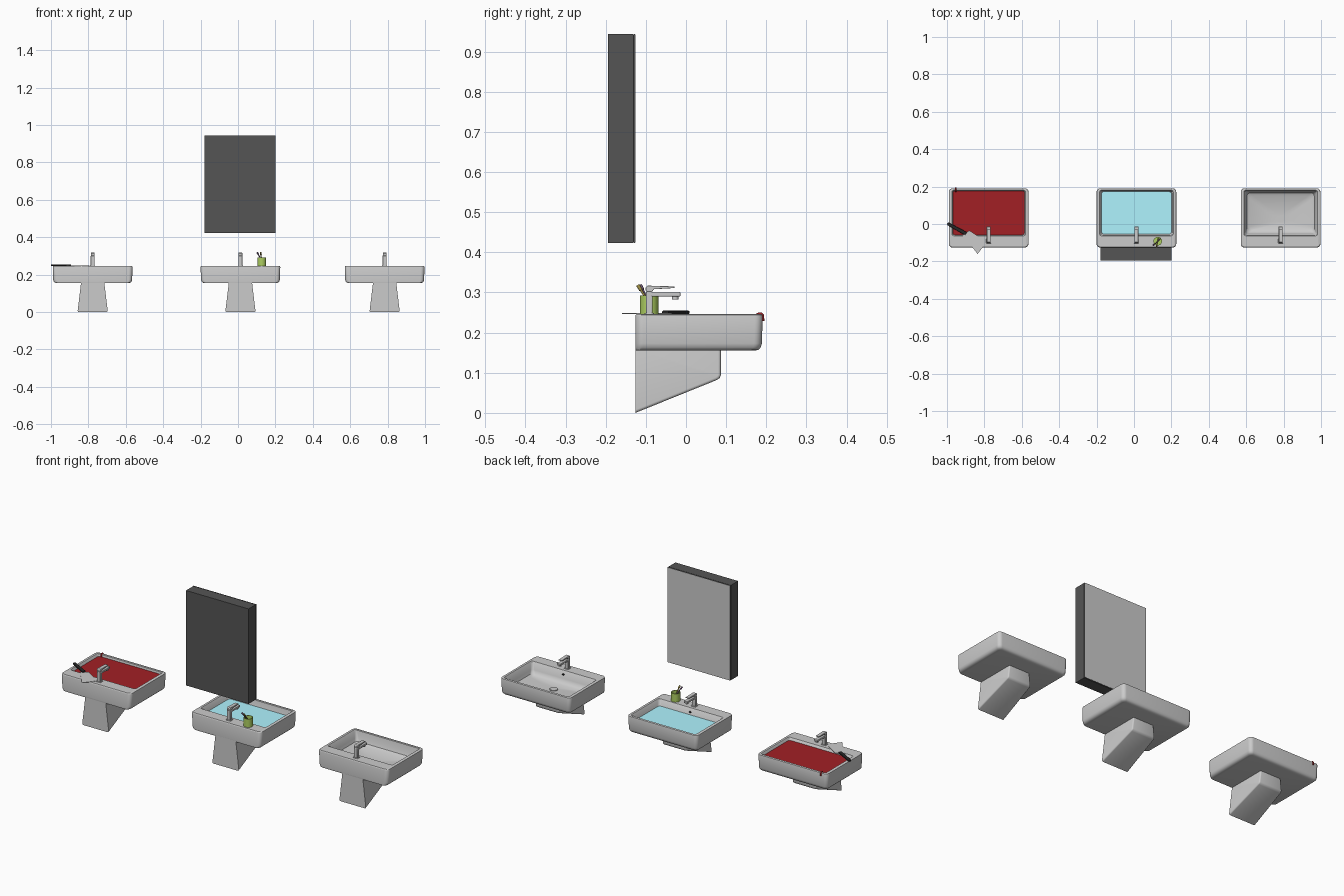
import bpy, bmesh, math
from mathutils import Vector, Matrix

cube = bpy.data.objects.get("Cube")
if cube:
    bpy.data.objects.remove(cube, do_unlink=True)


def material(name, *rgb):
    m = bpy.data.materials.new(name)
    m.use_nodes = True
    m.diffuse_color = (*rgb, 1)
    m.node_tree.nodes["Principled BSDF"].inputs["Base Color"].default_value = (*rgb, 1)
    return m


DARK = material("dark", 0.09, 0.09, 0.09)
BLACK = material("black", 0.02, 0.02, 0.02)
RED = material("red", 0.36, 0.014, 0.018)
BLUE = material("blue", 0.43, 0.9, 1.0)
GREEN = material("green", 0.42, 0.62, 0.12)
VIOLET = material("violet", 0.2, 0.12, 0.22)
OLIVE = material("olive", 0.35, 0.28, 0.06)


def finish(name, bm, mat=None, bevel=0, smooth=True):
    bmesh.ops.recalc_face_normals(bm, faces=bm.faces)
    mesh = bpy.data.meshes.new(name)
    bm.to_mesh(mesh)
    bm.free()
    ob = bpy.data.objects.new(name, mesh)
    bpy.context.collection.objects.link(ob)
    if mat:
        mesh.materials.append(mat)
    if smooth:
        bpy.ops.object.select_all(action='DESELECT')
        ob.select_set(True)
        bpy.context.view_layer.objects.active = ob
        bpy.ops.object.shade_smooth_by_angle(angle=math.radians(35))
    if bevel:
        mod = ob.modifiers.new("Bevel", 'BEVEL')
        mod.width, mod.segments = bevel, 2
    return ob


def box(name, lo, hi, mat=None, bevel=0):
    lo, hi = Vector(lo), Vector(hi)
    bm = bmesh.new()
    bmesh.ops.create_cube(bm, size=1, matrix=Matrix.Translation((lo + hi) / 2)
                          @ Matrix.Diagonal((*(hi - lo), 1)))
    return finish(name, bm, mat, bevel, bevel > 0)


def cylinder(name, centre, r, depth, mat=None, seg=24):
    bm = bmesh.new()
    bmesh.ops.create_cone(bm, cap_ends=True, segments=seg, radius1=r, radius2=r,
                          depth=depth, matrix=Matrix.Translation(centre))
    return finish(name, bm, mat)


def rounded_ring(bm, cx, half, y0, y1, r, z, steps=6):
    """Rounded rectangle of vertices at height z."""
    corners = [(half, y1), (-half, y1), (-half, y0), (half, y0)]
    ring = []
    for k, (x, y) in enumerate(corners):
        px = x - math.copysign(r, x)
        py = y1 - r if y == y1 else y0 + r
        for i in range(steps + 1):
            a = math.pi / 2 * (k + i / steps)
            ring.append(bm.verts.new((cx + px + r * math.cos(a), py + r * math.sin(a), z)))
    return ring


def loft(name, cx, sections, mat=None):
    bm = bmesh.new()
    rings = [rounded_ring(bm, cx, *s) for s in sections]
    for a, b in zip(rings, rings[1:]):
        for i in range(len(a)):
            j = (i + 1) % len(a)
            bm.faces.new((a[i], a[j], b[j], b[i]))
    bm.faces.new(rings[0])
    if len(rings) > 1:
        bm.faces.new(rings[-1])
    return finish(name, bm, mat)


def prism(name, outline, place, thick, mat=None, bevel=0):
    """Flat outline extruded by the vector thick."""
    bm = bmesh.new()
    face = bm.faces.new([bm.verts.new(place(p)) for p in outline])
    ext = bmesh.ops.extrude_face_region(bm, geom=[face])
    bmesh.ops.translate(bm, vec=thick, verts=[v for v in ext["geom"] if isinstance(v, bmesh.types.BMVert)])
    return finish(name, bm, mat, bevel)


def tube(name, points, radius, mat):
    cu = bpy.data.curves.new(name, 'CURVE')
    cu.dimensions = '3D'
    cu.bevel_depth, cu.bevel_resolution, cu.use_fill_caps = radius, 2, True
    sp = cu.splines.new('POLY')
    sp.points.add(len(points) - 1)
    for p, co in zip(sp.points, points):
        p.co = (*co, 1)
    cu.materials.append(mat)
    ob = bpy.data.objects.new(name, cu)
    bpy.context.collection.objects.link(ob)
    return ob


BACK = -0.126


def pedestal(name, cx):
    # Side profile with a rounded knee; the width grows towards the floor
    profile = [(BACK, 0.0), (BACK, 0.16), (0.087, 0.16), (0.087, 0.094), (0.084, 0.087), (0.077, 0.082)]
    bm = bmesh.new()
    sides = [[bm.verts.new((cx + s * (0.081 - 0.12 * z), y, z)) for y, z in profile] for s in (-1, 1)]
    for side in sides:
        bm.faces.new(side)
    n = len(profile)
    for i in range(n):
        j = (i + 1) % n
        bm.faces.new((sides[0][i], sides[0][j], sides[1][j], sides[1][i]))
    edges = [e for e in bm.edges if abs(e.verts[0].co.x - e.verts[1].co.x) < 0.02
             and max(v.co.y for v in e.verts) > BACK + 0.01 and min(v.co.z for v in e.verts) < 0.15]
    bmesh.ops.bevel(bm, geom=edges, offset=0.007, segments=3, affect='EDGES', profile=0.5)
    finish(name, bm)


def sink(label, cx):
    # Basin shell: underside, outer wall, rim, inner wall, floor
    loft(label + "_basin", cx, [
        (0.193, BACK, 0.170, 0.012, 0.155), (0.202, BACK, 0.180, 0.016, 0.157),
        (0.208, BACK, 0.186, 0.019, 0.163), (0.211, BACK, 0.189, 0.020, 0.173),
        (0.213, BACK, 0.191, 0.020, 0.240), (0.212, BACK + 0.001, 0.190, 0.020, 0.244),
        (0.209, BACK + 0.003, 0.187, 0.018, 0.246), (0.197, -0.063, 0.181, 0.010, 0.246),
        (0.194, -0.060, 0.178, 0.010, 0.243), (0.186, -0.052, 0.172, 0.014, 0.206),
        (0.180, -0.045, 0.166, 0.018, 0.190), (0.165, -0.030, 0.150, 0.018, 0.181),
        (0.022, 0.005, 0.049, 0.018, 0.175)])
    pedestal(label + "_pedestal", cx)
    cylinder(label + "_drain", (cx, 0.027, 0.177), 0.02, 0.005)
    hole = cylinder(label + "_overflow", (0, 0, 0), 0.006, 0.003, BLACK, 16)
    hole.location, hole.rotation_euler.x = (cx, -0.056, 0.225), math.radians(78)

    # Tap: foot, body, spout, nozzle, lever
    w = 0.011
    box(label + "_tap_foot", (cx - w - .002, -.103, .245), (cx + w + .002, -.08, .249), None, .001)
    box(label + "_tap_body", (cx - w, -.1, .246), (cx + w, -.083, .302), None, .003)
    box(label + "_tap_spout", (cx - w, -.099, .290), (cx + w, -.014, .301), None, .002)
    cylinder(label + "_tap_nozzle", (cx, -.027, .287), .008, .008)
    lever = [(-.1, .302), (-.084, .302), (-.08, .308), (-.029, .311), (-.029, .315), (-.096, .317), (-.101, .312)]
    prism(label + "_tap_lever", lever, lambda p: (cx - w + .001, *p), (2 * w - .002, 0, 0), None, .001)


LEFT, MID, RIGHT = 0.784, 0.013, -0.777
for label, cx in (("left", LEFT), ("middle", MID), ("right", RIGHT)):
    sink(label, cx)

# Liquids filling two of the basins
loft("blue_water", MID, [(0.188, -0.053, 0.173, 0.013, 0.212)], BLUE)
loft("red_liquid", RIGHT, [(0.192, -0.058, 0.176, 0.011, 0.232)], RED)
tube("red_drip", [(-.953, .174, .232), (-.953, .179, .246), (-.953, .187, .247),
                  (-.953, .191, .242), (-.953, .191, .229)], 0.004, RED)

# Wall cabinet with a mirrored door
box("cabinet", (-.18, -.194, .423), (.2, -.132, .944), DARK)
box("door_gap", (-.178, -.132, .425), (.198, -.130, .942), BLACK)
box("cabinet_door", (-.18, -.130, .423), (.2, -.1265, .944), DARK)
box("mirror", (-.179, -.1265, .424), (.199, -.1255, .943))

# Cup with an open top, holding two brushes
cup = Vector((0.127, -0.092, 0.246))
bm = bmesh.new()
loops = []
for r, z in ((.023, 0), (.023, .046), (.0205, .046), (.0205, .004)):
    loops.append([bm.verts.new(cup + Vector((r * math.cos(a), r * math.sin(a), z)))
                  for a in (math.tau * i / 24 for i in range(24))])
for a, b in zip(loops, loops[1:]):
    for i in range(24):
        j = (i + 1) % 24
        bm.faces.new((a[i], a[j], b[j], b[i]))
bm.faces.new(loops[0])
bm.faces.new(loops[-1])
finish("cup", bm, GREEN)
for i, (dx, dy, mat) in enumerate(((-.024, -.022, VIOLET), (-.006, -.028, OLIVE))):
    base, tip = cup + Vector((-dx * .5, -dy * .5, .006)), cup + Vector((dx, dy, .072))
    tube(f"brush_handle_{i}", [base, tip], .0028, mat)
    tube(f"brush_head_{i}", [base.lerp(tip, .82), tip], .0045, mat)

# Cleaver lying across the rim
blade = [(-.918, -.058), (-.836, -.160), (-.793, -.103), (-.806, -.083), (-.880, -.035)]
prism("cleaver_blade", blade, lambda p: (*p, .2465), (0, 0, .002))
grip = [(-1.0, .0), (-.992, .009), (-.893, -.044), (-.903, -.060), (-.997, -.007)]
prism("cleaver_handle", grip, lambda p: (*p, .2465), (0, 0, .008), BLACK, .002)
